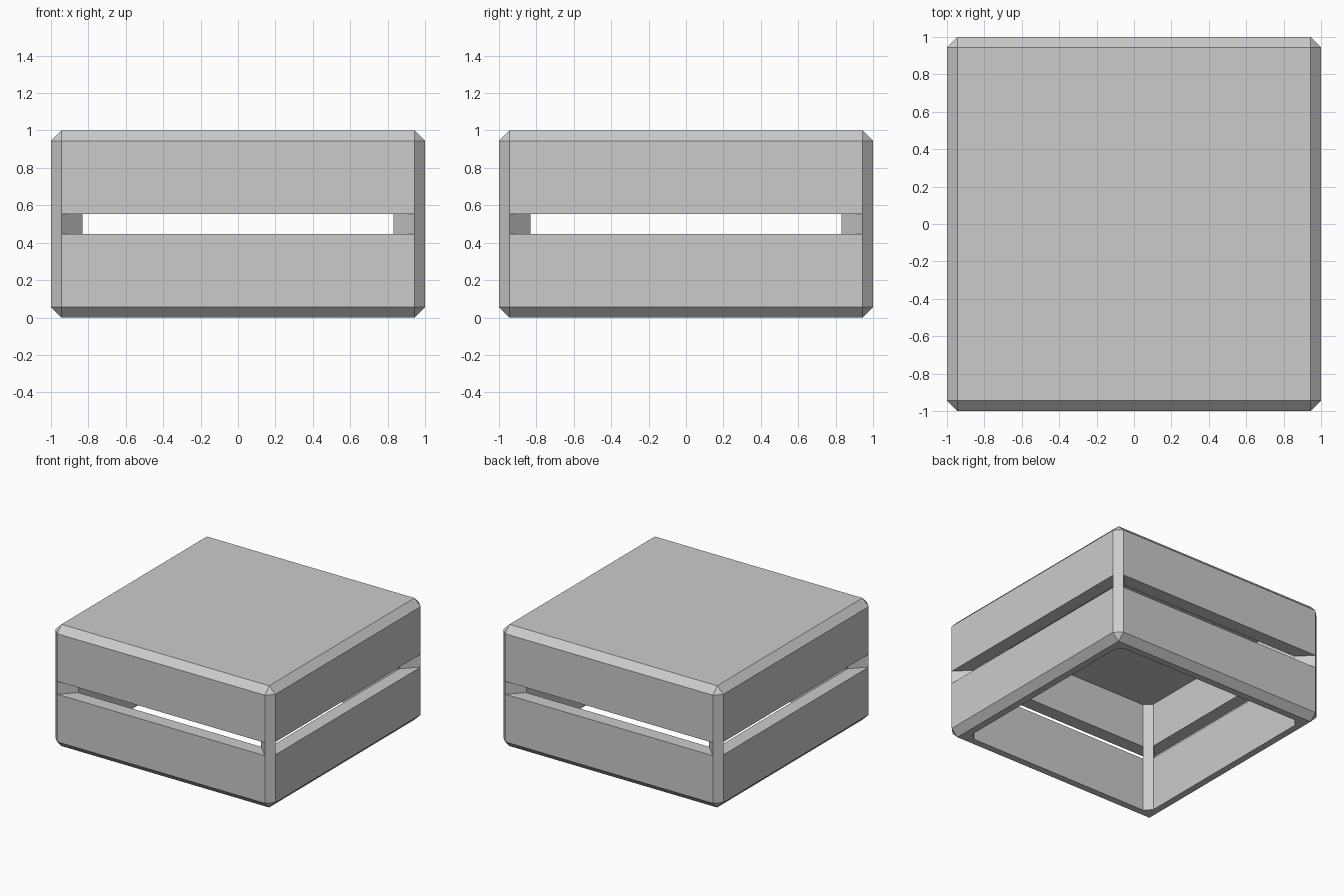
import bpy, bmesh

if "Cube" in bpy.data.objects:
    bpy.data.objects.remove(bpy.data.objects["Cube"])

LOW, HIGH = 0.447, 0.553   # slot height range


def ring(bm, half, edge, z):
    """Eight-sided ring: flats at +-half, running to +-edge."""
    pts = [(-edge, -half), (edge, -half), (half, -edge), (half, edge),
           (edge, half), (-edge, half), (-half, edge), (-half, -edge)]
    return [bm.verts.new((x, y, z)) for x, y in pts]


bm = bmesh.new()


def strip(a, b, sides=range(8)):
    for i in sides:
        j = (i + 1) % 8
        bm.faces.new((a[i], a[j], b[j], b[i]))


# outer chamfered skin and inner cavity rings
outer = [ring(bm, h, 0.944, z) for h, z in
         ((0.944, 0), (1, 0.056), (1, LOW), (1, HIGH), (1, 0.944), (0.944, 1))]
inner = [ring(bm, 0.887, 0.831, z) for z in (0, LOW, HIGH, 0.916)]

corners, flats = (1, 3, 5, 7), (0, 2, 4, 6)
for k in range(5):
    strip(outer[k], outer[k + 1], corners if k == 2 else range(8))
for k in range(3):
    strip(inner[k + 1], inner[k], corners if k == 1 else range(8))

# lid, cavity ceiling and bottom rim
bm.faces.new(outer[5])
bm.faces.new(inner[3][::-1])
strip(inner[0], outer[0])

# slot sills, heads and post sides
strip(outer[2], inner[1], flats)
strip(inner[2], outer[3], flats)
for i in range(8):
    bm.faces.new((outer[2][i], inner[1][i], inner[2][i], outer[3][i]))

# merge the pinched chamfer corners and tidy
bmesh.ops.remove_doubles(bm, verts=bm.verts, dist=1e-4)
bmesh.ops.recalc_face_normals(bm, faces=bm.faces)

mesh = bpy.data.meshes.new("slotted_box")
bm.to_mesh(mesh)
bm.free()
bpy.context.collection.objects.link(bpy.data.objects.new("slotted_box", mesh))
